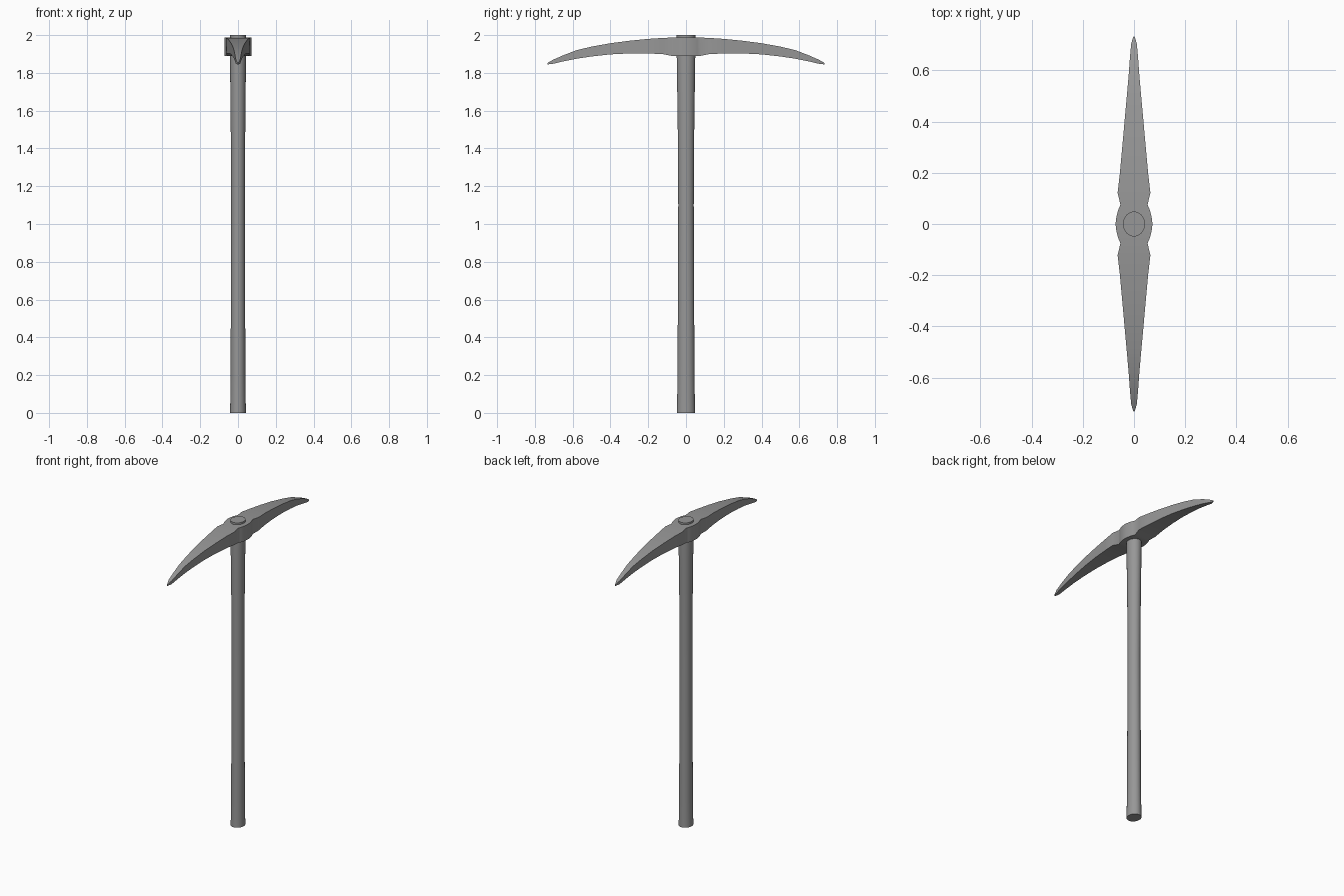
import bpy, bmesh, math

if "Cube" in bpy.data.objects:
    bpy.data.objects.remove(bpy.data.objects["Cube"])

# Dark grey finish shared by both parts
dark_grey = bpy.data.materials.new("dark_grey")
dark_grey.diffuse_color = (0.31, 0.31, 0.31, 1)
dark_grey.use_nodes = True
dark_grey.node_tree.nodes["Principled BSDF"].inputs["Base Color"].default_value = dark_grey.diffuse_color


def loft(name, rings):
    """Skin a list of equal-length vertex rings and cap both ends."""
    bm = bmesh.new()
    loops = [[bm.verts.new(p) for p in ring] for ring in rings]
    n = len(loops[0])
    for a, b in zip(loops, loops[1:]):
        for i in range(n):
            j = (i + 1) % n
            bm.faces.new((a[i], a[j], b[j], b[i]))
    bm.faces.new(loops[0])
    bm.faces.new(loops[-1])
    bmesh.ops.recalc_face_normals(bm, faces=bm.faces)
    mesh = bpy.data.meshes.new(name)
    bm.to_mesh(mesh)
    bm.free()
    mesh.materials.append(dark_grey)
    obj = bpy.data.objects.new(name, mesh)
    bpy.context.collection.objects.link(obj)
    bpy.context.view_layer.objects.active = obj
    obj.select_set(True)
    bpy.ops.object.shade_smooth_by_angle(angle=math.radians(50))
    obj.select_set(False)
    return obj


# Oval handle: height, half width in x, half depth in y
handle_profile = [
    (0.0, 0.042, 0.048), (0.05, 0.041, 0.047), (0.20, 0.039, 0.045),
    (0.6, 0.038, 0.043), (1.1, 0.037, 0.041), (1.45, 0.038, 0.043),
    (1.75, 0.041, 0.047), (1.88, 0.043, 0.049), (2.0, 0.043, 0.049),
]
SIDES = 24
angles = [2 * math.pi * i / SIDES for i in range(SIDES)]
loft("handle", [[(rx * math.cos(a), ry * math.sin(a), z) for a in angles]
                for z, rx, ry in handle_profile])

# Head: distance from centre, half width, underside z, top z
# Round eye in the middle
half = [(0.0, 0.072, 1.889, 1.988), (0.02, 0.070, 1.889, 1.988),
        (0.04, 0.066, 1.889, 1.988), (0.06, 0.060, 1.889, 1.987),
        (0.075, 0.053, 1.890, 1.987)]
# Shoulder and tapering, drooping spike
half += [(0.122, 0.064, 1.899, 1.985), (0.20, 0.055, 1.903, 1.980),
         (0.30, 0.046, 1.903, 1.970), (0.40, 0.037, 1.898, 1.957),
         (0.50, 0.028, 1.887, 1.939), (0.58, 0.021, 1.875, 1.920),
         (0.65, 0.016, 1.861, 1.893), (0.705, 0.011, 1.848, 1.869),
         (0.733, 0.002, 1.845, 1.853)]
stations = [(-y, w, lo, hi) for y, w, lo, hi in reversed(half[1:])] + half
loft("pick_head", [[(-w, y, lo), (w, y, lo), (w, y, hi), (-w, y, hi)]
                   for y, w, lo, hi in stations])
